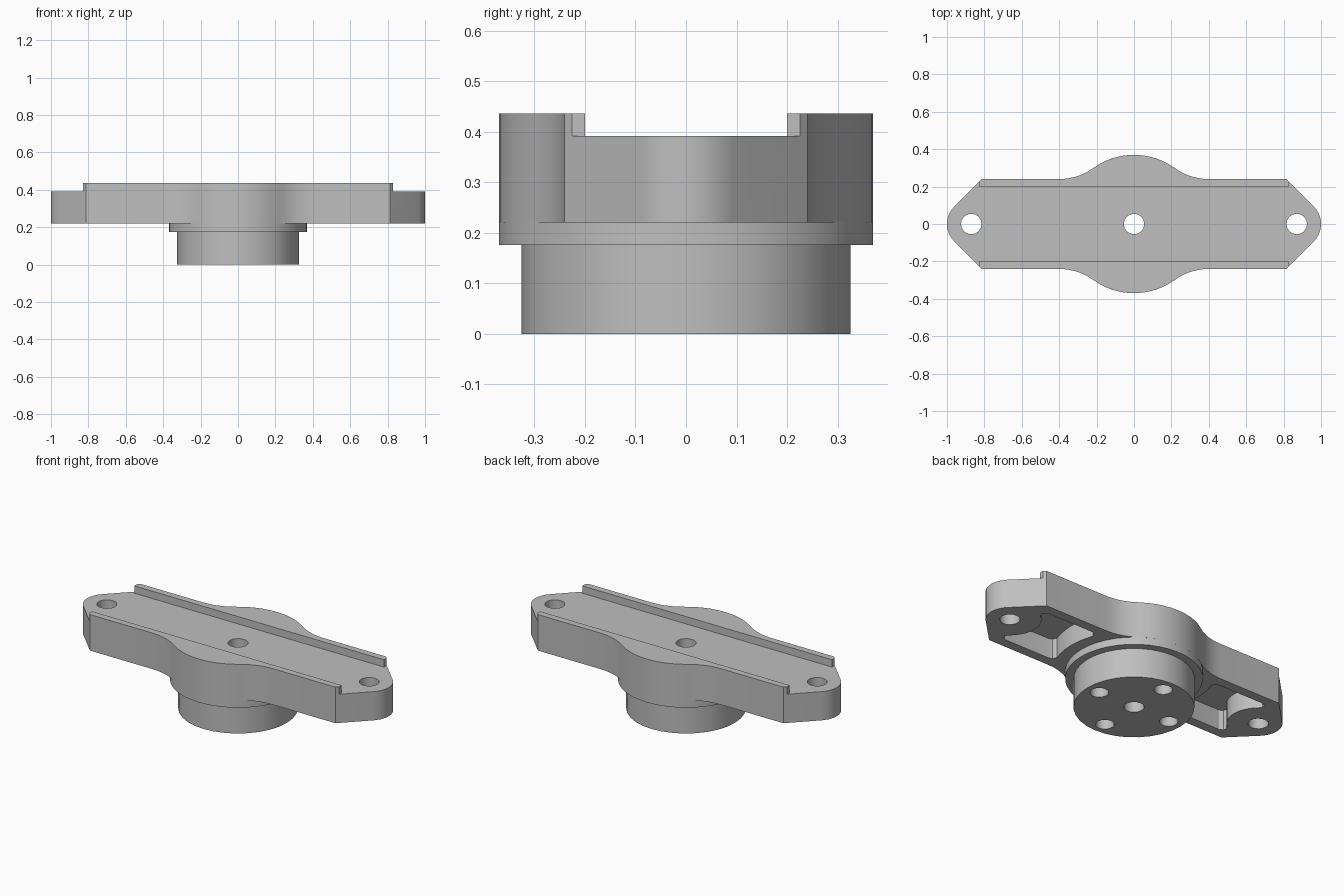
import bpy, bmesh
from math import sin, cos, atan2, degrees, radians

cube = bpy.data.objects.get("Cube")
if cube:
    bpy.data.objects.remove(cube, do_unlink=True)

grey = bpy.data.materials.new("plain grey")
grey.use_nodes = True
grey.diffuse_color = (0.52, 0.52, 0.52, 1)
grey.node_tree.nodes["Principled BSDF"].inputs["Base Color"].default_value = grey.diffuse_color


def arc(cx, cy, r, a0, a1, n):
    """Points along an arc, angles in degrees."""
    angles = [radians(a0 + (a1 - a0) * i / n) for i in range(n + 1)]
    return [(cx + r * cos(a), cy + r * sin(a)) for a in angles]


def circle(cx, cy, r, n):
    return arc(cx, cy, r, 0, 360, n)[:-1]


def prism(name, points, z0, z1):
    """Solid made by raising a closed plan outline from z0 to z1."""
    bm = bmesh.new()
    base = bm.faces.new([bm.verts.new((x, y, z0)) for x, y in points])
    top = bmesh.ops.extrude_face_region(bm, geom=[base])["geom"]
    bmesh.ops.translate(bm, vec=(0, 0, z1 - z0),
                        verts=[v for v in top if isinstance(v, bmesh.types.BMVert)])
    bmesh.ops.recalc_face_normals(bm, faces=bm.faces)
    mesh = bpy.data.meshes.new(name)
    bm.to_mesh(mesh)
    bm.free()
    mesh.materials.append(grey)
    obj = bpy.data.objects.new(name, mesh)
    bpy.context.collection.objects.link(obj)
    return obj


def block(name, x0, x1, y0, y1, z0, z1):
    return prism(name, [(x0, y0), (x1, y0), (x1, y1), (x0, y1)], z0, z1)


def boolean(target, tool, operation="DIFFERENCE"):
    """Apply a boolean and discard the tool."""
    bpy.context.view_layer.objects.active = target
    mod = target.modifiers.new("boolean", "BOOLEAN")
    mod.operation = operation
    mod.solver = "EXACT"
    mod.object = tool
    bpy.ops.object.modifier_apply(modifier=mod.name)
    bpy.data.objects.remove(tool, do_unlink=True)


# Main sizes
TIP_X, TIP_R = 0.87, 0.13
HALF_WIDTH, HUB_R = 0.24, 0.37
FILLET_X, FILLET_R = 0.4, 0.31
BASE_Z, DECK_Z, RAIL_Z = 0.22, 0.392, 0.436
HOLE_R = 0.055

# Arm outline: rounded tip, straight side, fillet, round middle bulge
fillet_y = HALF_WIDTH + FILLET_R
lean = degrees(atan2(fillet_y, FILLET_X))
quarter = arc(TIP_X, 0, TIP_R, 0, 45, 5)
quarter.append((0.814, HALF_WIDTH))
quarter += arc(FILLET_X, fillet_y, FILLET_R, 270, 180 + lean, 5)
quarter += arc(0, 0, HUB_R, lean, 90, 5)[1:]
half = quarter + [(-x, y) for x, y in reversed(quarter[:-1])]
outline = half + [(x, -y) for x, y in reversed(half[1:-1])]
arm = prism("arm_plate", outline, BASE_Z, RAIL_Z)

# Channel between the rails, and lowered ends
boolean(arm, block("channel_cutter", -2, 2, -0.2, 0.2, DECK_Z, 1))
for s in (-1, 1):
    boolean(arm, block("end_cutter", s * 0.828, s * 2, -1, 1, DECK_Z, 1))

# Underside pockets wrapping around the tip bosses and the hub
side = arc(TIP_X, 0, 0.17, 180, 130, 5)
side += [(0.775, 0.15), (0.77, 0.17), (0.75, 0.182), (0.45, 0.182), (0.425, 0.175)]
side += arc(0, 0, 0.44, 20, 0, 4)
pocket = side + [(x, -y) for x, y in reversed(side[1:-1])]
for s in (-1, 1):
    boolean(arm, prism("pocket_cutter", [(s * x, y) for x, y in pocket], 0, 0.34))

# Vertical holes through the arm
for x in (-TIP_X, 0, TIP_X):
    boolean(arm, prism("hole_cutter", circle(x, 0, HOLE_R, 16), -1, 1))

# Hub: flange and boss with a centre hole and four blind holes
flange = prism("hub_flange", circle(0, 0, HUB_R, 40), 0.176, BASE_Z)
boss = prism("hub_boss", circle(0, 0, 0.325, 32), 0, 0.176)
for part in (flange, boss):
    boolean(part, prism("hole_cutter", circle(0, 0, HOLE_R, 16), -1, 1))
for x, y in ((1, 0), (0, 1), (-1, 0), (0, -1)):
    boolean(boss, prism("hole_cutter", circle(x * 0.243, y * 0.243, 0.05, 16), -1, 0.15))

# Smooth curved walls, sharp corners
bpy.ops.object.select_all(action="DESELECT")
for part in (arm, flange, boss):
    part.select_set(True)
bpy.context.view_layer.objects.active = arm
bpy.ops.object.shade_smooth_by_angle(angle=radians(30))
